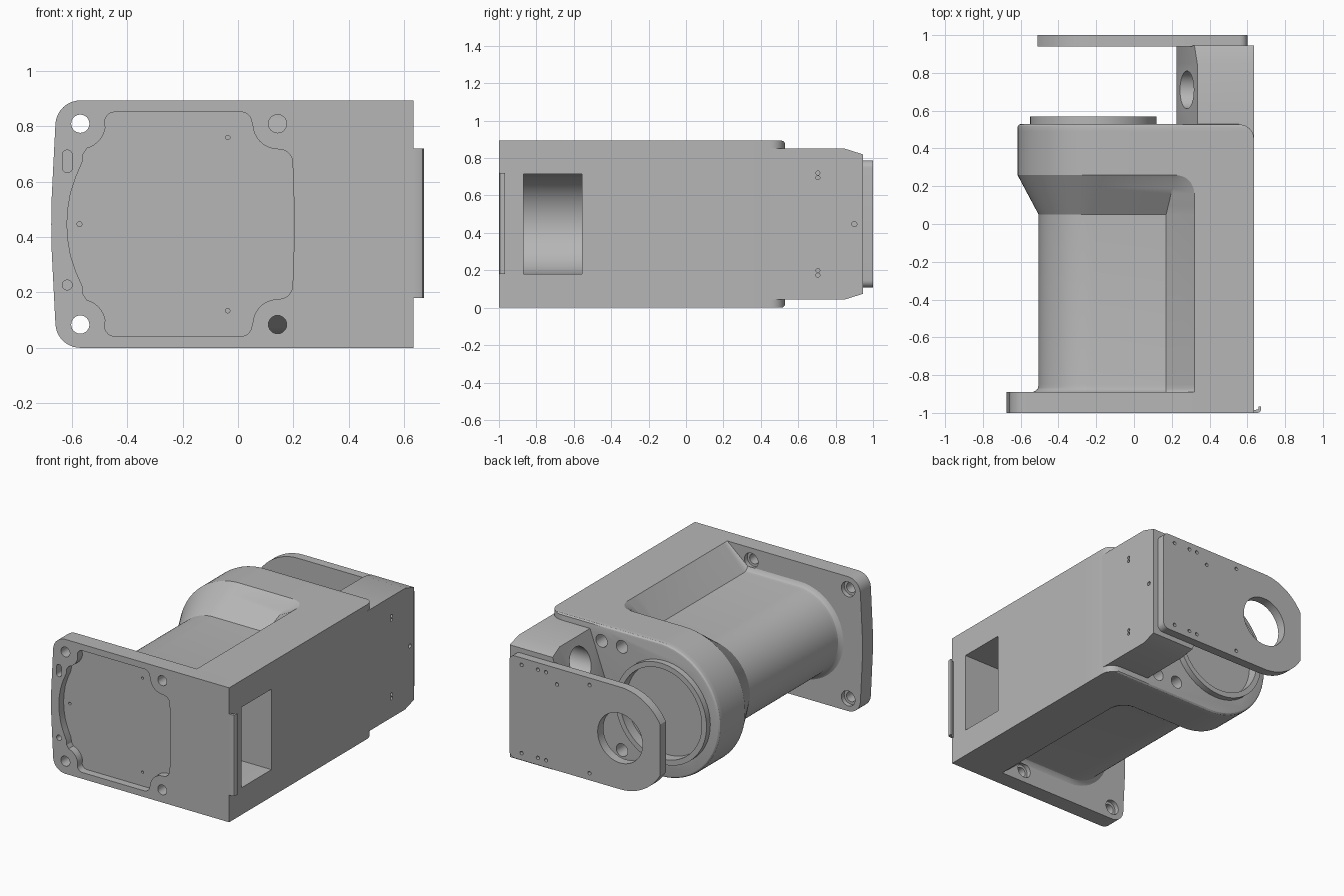
import bpy, bmesh, math

if "Cube" in bpy.data.objects:
    bpy.data.objects.remove(bpy.data.objects["Cube"], do_unlink=True)

MID = 0.447          # height of the horizontal symmetry plane
TOP = 2 * MID
BARREL_X = -0.215    # axis of the barrel, ring and rear plate hole

grey = bpy.data.materials.new("machined_grey")
grey.use_nodes = True
colour = (0.47, 0.47, 0.47, 1)
grey.diffuse_color = colour
grey.node_tree.nodes["Principled BSDF"].inputs["Base Color"].default_value = colour

# Ways to turn a profile (u, v) at station w into a point
AXES = {
    "x": lambda u, v, w: (w, u, v),
    "y": lambda u, v, w: (u, w, v),
    "z": lambda u, v, w: (u, v, w),
}


def add_loft(bm, sections, axis):
    """Join equal-length profiles [(station, points)] into a closed solid."""
    place = AXES[axis]
    rings = [[bm.verts.new(place(u, v, w)) for u, v in pts] for w, pts in sections]
    for a, b in zip(rings, rings[1:]):
        for i in range(len(a)):
            j = (i + 1) % len(a)
            bm.faces.new((a[i], a[j], b[j], b[i]))
    bm.faces.new(rings[0])
    bm.faces.new(rings[-1][::-1])


def finish(name, bm):
    bmesh.ops.remove_doubles(bm, verts=bm.verts, dist=1e-5)
    bmesh.ops.recalc_face_normals(bm, faces=bm.faces)
    mesh = bpy.data.meshes.new(name)
    bm.to_mesh(mesh)
    bm.free()
    mesh.materials.append(grey)
    obj = bpy.data.objects.new(name, mesh)
    bpy.context.collection.objects.link(obj)
    return obj


def loft(name, sections, axis="y"):
    bm = bmesh.new()
    add_loft(bm, sections, axis)
    return finish(name, bm)


def prism(name, pts, a, b, axis="y"):
    return loft(name, [(a, pts), (b, pts)], axis)


def arc(cx, cy, r, start, end, n=16):
    angles = [math.radians(start + (end - start) * i / n) for i in range(n + 1)]
    return [(cx + r * math.cos(t), cy + r * math.sin(t)) for t in angles]


def circle(cx, cy, r, n=24):
    return arc(cx, cy, r, 0, 360, n)[:-1]


def mirrored(upper):
    """Complete an upper half profile by reflecting it in the middle plane."""
    return upper + [(u, TOP - v) for u, v in reversed(upper) if abs(v - MID) > 1e-4]


def both(holes):
    return holes + [(u, TOP - v, r) for u, v, r in holes]


def cut(obj, cutter):
    select(obj)
    mod = obj.modifiers.new("cut", "BOOLEAN")
    mod.operation = "DIFFERENCE"
    mod.solver = "EXACT"
    mod.object = cutter
    bpy.ops.object.modifier_apply(modifier=mod.name)
    bpy.data.objects.remove(cutter, do_unlink=True)


def drill(obj, holes, a, b, axis="y", n=24):
    bm = bmesh.new()
    for u, v, r in holes:
        add_loft(bm, [(w, circle(u, v, r, n)) for w in (a, b)], axis)
    cut(obj, finish("drill", bm))


def select(obj):
    bpy.ops.object.select_all(action="DESELECT")
    obj.select_set(True)
    bpy.context.view_layer.objects.active = obj


# Main housing: barrel with sloping pockets, growing into the rear collar
def housing_profile(rim, floor, cx, r, right=0.635, inset=0.0):
    upper = [(right - inset, TOP - inset), (rim[0], rim[1] - inset),
             (floor[0], floor[1] - inset)]
    return mirrored(upper + arc(cx, MID, r - inset, 90, 180, 24))


barrel_r, collar_r, collar_x = 0.29, MID, -0.17
floor_z = MID + barrel_r
sections = []
for y, swell in ((-0.89, 0.03), (-0.882, 0.014), (-0.87, 0.004), (-0.85, 0)):
    sections.append((y, housing_profile((0.32, TOP), (0.17, floor_z + swell),
                                        BARREL_X, barrel_r + swell)))
for y in (0.05, 0.10, 0.16, 0.19, 0.22, 0.24, 0.252, 0.26):
    t = (y - 0.05) / 0.21
    bend = max(0, (y - 0.16) / 0.1)
    rim_x = 0.22 + 0.1 * math.sqrt(max(0, 1 - bend * bend))
    sections.append((y, housing_profile(
        (rim_x, TOP), (0.17 + 0.05 * t, floor_z + (TOP - floor_z) * t),
        BARREL_X + (collar_x - BARREL_X) * t, barrel_r + (collar_r - barrel_r) * t)))
for i in range(7):
    a = math.radians(15 * i)
    y = 0.45 + 0.08 * math.sin(a)
    k = max(0, (y - 0.51) / 0.02)
    inset = 0.02 * (1 - math.sqrt(max(0, 1 - k * k)))
    sections.append((y, housing_profile((0.22, TOP), (0.22, TOP), collar_x, collar_r,
                                        0.555 + 0.08 * math.cos(a), inset)))
housing = loft("main_housing", sections)
drill(housing, [(BARREL_X, MID, 0.268)], -0.875, 0.45, n=64)
window = [(-0.87, 0.18), (-0.555, 0.18), (-0.555, 0.715), (-0.87, 0.715)]
cut(housing, prism("window_cutter", window, BARREL_X, 0.8, "x"))
drill(housing, [(BARREL_X, MID, 0.30)], 0.50, 0.7, n=64)
drill(housing, both([(0.25, 0.79, 0.042), (0.10, 0.79, 0.042)]), 0.43, 0.7)

# Front mounting plate with its shaped recess and screw holes
plate = prism("front_plate", mirrored(
    [(0.635, TOP)] + arc(-0.57, 0.804, 0.09, 90, 176, 10)
    + [(-0.668, 0.65), (-0.674, 0.53), (-0.675, MID)]), -1, -0.89)
recess = mirrored(
    [(0.203, MID), (0.201, 0.58), (0.197, 0.67)]
    + arc(0.15, 0.67, 0.047, 10, 80, 6)
    + arc(0.145, 0.81, 0.092, 260, 185, 8)
    + arc(0.012, 0.815, 0.037, 10, 90, 6)
    + arc(-0.445, 0.815, 0.037, 90, 170, 6)
    + arc(-0.57, 0.81, 0.092, -10, -75, 8)
    + [(-0.56, 0.70), (-0.563, 0.67), (-0.585, 0.62), (-0.605, 0.56),
       (-0.615, 0.50), (-0.618, MID)])
cut(plate, prism("recess_cutter", recess, -1.1, -0.95))
screws = both([(-0.57, 0.81, 0.033), (0.143, 0.81, 0.033)])
drill(plate, screws, -1.1, -0.8)
drill(plate, [(u, v, 0.05) for u, v, r in screws], -0.92, -0.8)
slot = arc(-0.617, 0.697, 0.018, 0, 180, 8) + arc(-0.617, 0.651, 0.018, 180, 360, 8)
cut(plate, prism("slot_cutter", slot, -1.1, -0.95))
drill(plate, [(-0.617, 0.227, 0.018)], -1.1, -0.95)
drill(plate, both([(-0.037, 0.76, 0.008)]) + [(-0.573, MID, 0.009)], -1.1, -0.93, n=12)

# Hooked lip beside the window
lip = [(0.63, -1), (0.655, -1), (0.667, -0.995), (0.672, -0.985), (0.672, -0.967),
       (0.658, -0.967), (0.658, -0.982), (0.63, -0.985)]
lip = prism("side_lip", lip, 0.18, 0.72, "z")

# Rear arm block with slanted inner faces
def block(top, x):
    return mirrored([(0.635, top), (x, top), (0.225, 0.55)])


arm = loft("rear_arm", [(0.45, block(0.85, 0.335)), (0.85, block(0.85, 0.335)),
                        (0.945, block(0.82, 0.32))])
drill(arm, [(0.71, 0.70, 0.1)], 0.1, 0.45, "x", 32)
drill(arm, both([(0.705, 0.72, 0.011), (0.705, 0.695, 0.011)]) + [(0.9, MID, 0.014)],
      0.6, 0.7, "x", 12)

# Raised ring around the rear opening
ring = prism("rear_ring", circle(BARREL_X, MID, 0.335, 64), 0.52, 0.57)
drill(ring, [(BARREL_X, MID, 0.30)], 0.4, 0.7, n=64)

# Rear support plate: rounded end trimmed flat, with a round opening
trim = 180 - math.degrees(math.acos(0.295 / 0.34))
rear = prism("rear_plate", mirrored(
    arc(0.56, 0.747, 0.04, 0, 90, 6) + arc(BARREL_X, MID, 0.34, 90, trim, 20)), 0.94, 1)
drill(rear, [(BARREL_X, MID, 0.165)], 0.8, 1.1, n=48)
drill(rear, both([(x, 0.74, 0.012) for x in (0.51, 0.39, 0.33, 0.01)])
      + both([(0.25, 0.68, 0.012)])[:1], 0.97, 1.1, n=12)

for obj in (housing, plate, lip, arm, ring, rear):
    select(obj)
    bpy.ops.object.shade_smooth_by_angle(angle=math.radians(25))
